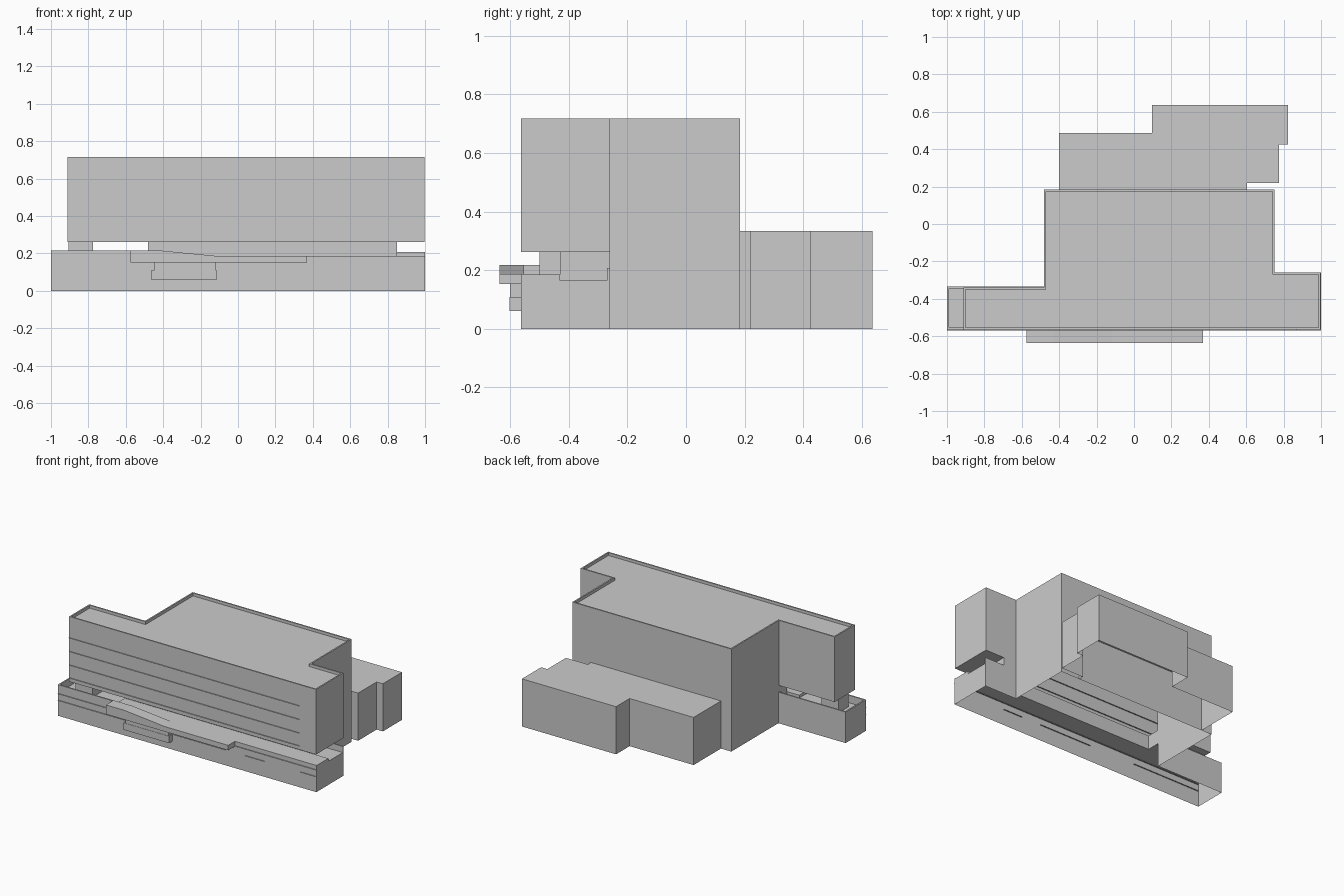
import bpy, bmesh
from mathutils import Vector

if "Cube" in bpy.data.objects:
    bpy.data.objects.remove(bpy.data.objects["Cube"])


def finish(name, bm):
    mesh = bpy.data.meshes.new(name)
    bm.normal_update()
    bm.to_mesh(mesh)
    bm.free()
    obj = bpy.data.objects.new(name, mesh)
    bpy.context.collection.objects.link(obj)
    return obj


def shell(name, outline, z0, z1, top=False, bottom=False, parapet=None):
    """Extruded plan outline, optional caps and a sunken roof behind a parapet."""
    bm = bmesh.new()
    low = [bm.verts.new((x, y, z0)) for x, y in outline]
    high = [bm.verts.new((x, y, z1)) for x, y in outline]
    n = len(outline)
    for i in range(n):
        j = (i + 1) % n
        bm.faces.new((low[i], low[j], high[j], high[i]))
    if bottom:
        bm.faces.new(low[::-1])
    if top:
        roof = bm.faces.new(high)
        bm.normal_update()
        if parapet:
            width, drop = parapet
            bmesh.ops.inset_region(bm, faces=[roof], thickness=width, use_even_offset=True)
            edge = bmesh.ops.extrude_face_region(bm, geom=[roof])
            verts = [g for g in edge["geom"] if isinstance(g, bmesh.types.BMVert)]
            bmesh.ops.translate(bm, verts=verts, vec=Vector((0, 0, -drop)))
            if roof.is_valid:
                bmesh.ops.delete(bm, geom=[roof], context="FACES_ONLY")
    return finish(name, bm)


def sheet(name, outline, z, down=False):
    bm = bmesh.new()
    pts = outline[::-1] if down else outline
    bm.faces.new([bm.verts.new((x, y, z)) for x, y in pts])
    return finish(name, bm)


def rect(x0, x1, y0, y1):
    return [(x0, y0), (x1, y0), (x1, y1), (x0, y1)]


def box(name, x0, x1, y0, y1, z0, z1):
    return shell(name, rect(x0, x1, y0, y1), z0, z1, top=True, bottom=True)


def front_profile(name, pts, y0, y1):
    """Closed x-z profile extruded from y0 back to y1."""
    bm = bmesh.new()
    a = [bm.verts.new((x, y0, z)) for x, z in pts]
    b = [bm.verts.new((x, y1, z)) for x, z in pts]
    n = len(pts)
    bm.faces.new(a)
    bm.faces.new(b[::-1])
    for i in range(n):
        j = (i + 1) % n
        bm.faces.new((a[j], a[i], b[i], b[j]))
    bmesh.ops.recalc_face_normals(bm, faces=bm.faces)
    return finish(name, bm)


FRONT = -0.563
BACK = 0.185
RECESS = -0.43
POD = 0.165
SOFFIT = 0.262
TOP = 0.717

stem = [(0.75, -0.26), (0.75, BACK), (-0.48, BACK)]

# Upper storeys with T-shaped plan and parapet roof
upper = [(-0.912, FRONT), (0.997, FRONT), (0.997, -0.26)] + stem + [(-0.48, -0.34), (-0.912, -0.34)]
shell("upper_storeys", upper, SOFFIT, TOP, top=True, parapet=(0.01, 0.02))

# Ground storey walls, open underneath
ground = [(-1, FRONT), (1, FRONT), (1, -0.26)] + stem + [(-0.48, -0.335), (-1, -0.335)]
shell("ground_storey_walls", ground, 0, POD)

# Recessed storey between podium and overhang
core = [(-0.48, RECESS), (0.85, RECESS), (0.85, -0.26)] + stem
shell("recessed_storey_walls", core, POD, SOFFIT)
box("left_pillar", -0.905, -0.775, -0.5, -0.39, POD, SOFFIT)

# Podium roof and underside of the overhang wrap around the core
core_edge = [(0.85, -0.26), (0.85, RECESS), (-0.48, RECESS)]
sheet("podium_roof", ground[:3] + core_edge + ground[-2:], POD)
sheet("overhang_soffit", upper[:3] + core_edge + upper[-2:], SOFFIT, down=True)

# Raised front deck and podium parapets
box("front_deck", -0.575, 1, FRONT, RECESS, POD, 0.185)
front_profile("front_parapet",
              [(-1, POD), (1, POD), (1, 0.187), (-0.12, 0.187), (-0.43, 0.217), (-1, 0.217)],
              FRONT, FRONT + 0.01)
box("left_end_parapet", -1, -0.99, FRONT, -0.335, POD, 0.217)
box("rear_left_parapet", -1, -0.48, -0.345, -0.335, POD, 0.217)
box("rear_right_parapet", 0.85, 1, -0.27, -0.26, POD, 0.207)

# Entrance canopy with sloping top, and entrance box below
front_profile("entrance_canopy",
              [(-0.575, 0.152), (0.37, 0.152), (0.37, 0.187), (-0.12, 0.187),
               (-0.43, 0.217), (-0.575, 0.217)], -0.637, FRONT)
box("entrance_head", -0.45, -0.118, -0.6, FRONT, 0.108, 0.152)
box("entrance_box", -0.465, -0.112, -0.602, FRONT, 0.06, 0.108)

# Thin horizontal floor lines across the facade
for i, z in enumerate((0.57, 0.475, 0.38, 0.29)):
    sheet(f"facade_line_{i + 1}", rect(-0.912, 0.87, FRONT - 0.006, FRONT + 0.008), z)
for i, (x0, x1, z) in enumerate(((-1, 1, 0.157), (-1, -0.465, 0.11), (-0.11, 0.3, 0.11),
                                 (0.45, 0.6, 0.11), (0.88, 1, 0.11))):
    sheet(f"podium_line_{i + 1}", rect(x0, x1, FRONT - 0.006, FRONT + 0.008), z)

# Low stepped annex at the back, open underneath
annex = [(-0.4, BACK), (0.605, BACK), (0.605, 0.22), (0.775, 0.22), (0.775, 0.425),
         (0.823, 0.425), (0.823, 0.637), (0.095, 0.637), (0.095, 0.487), (-0.4, 0.487)]
shell("rear_annex", annex, 0, 0.333, top=True)
